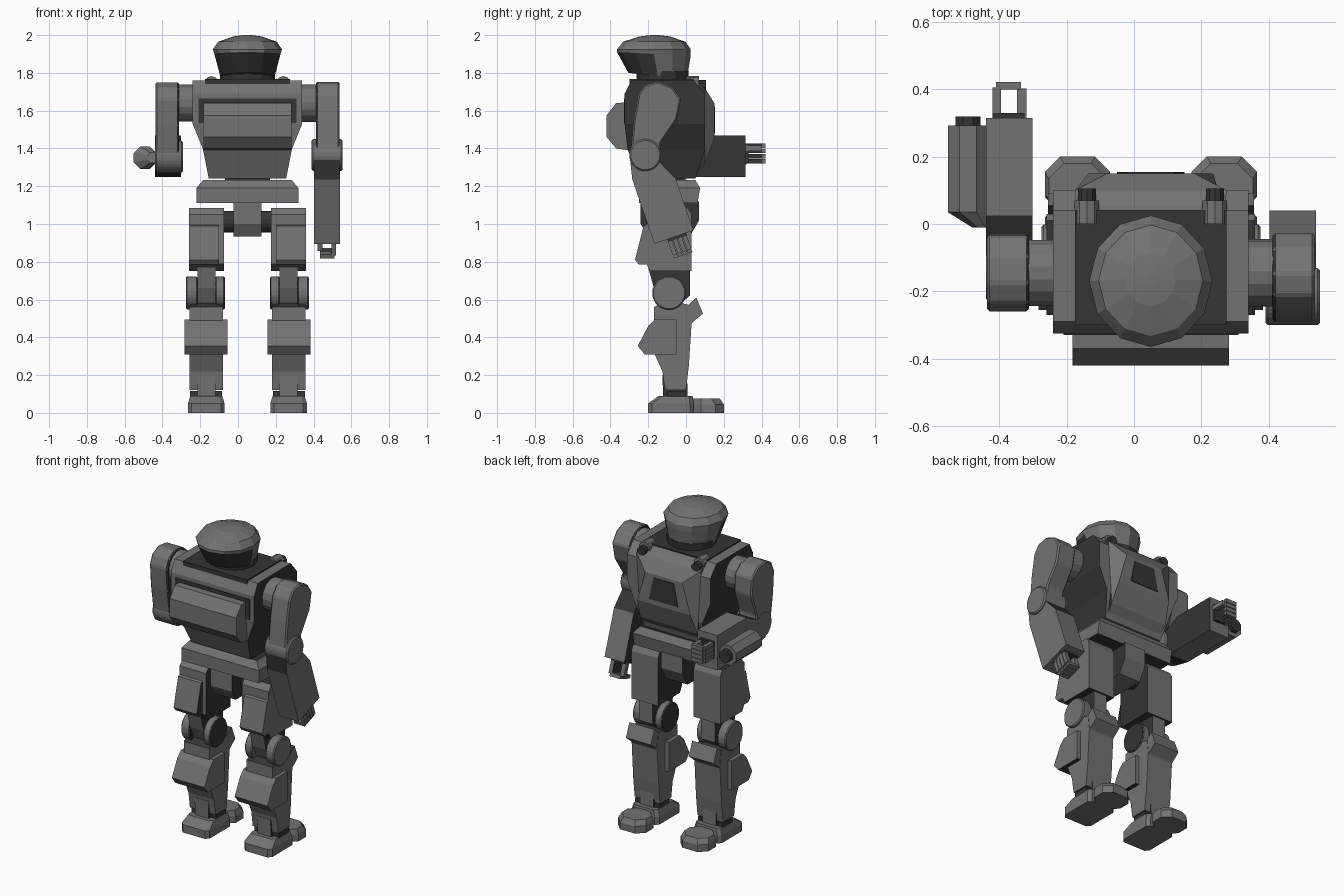
import bpy, bmesh, math
from mathutils import Matrix, Vector

if "Cube" in bpy.data.objects:
    bpy.data.objects.remove(bpy.data.objects["Cube"])

CX = 0.05  # body symmetry plane (the side pod shifts the bounds)


def material(name, v):
    m = bpy.data.materials.new(name)
    m.diffuse_color = (v, v, v, 1)
    m.use_nodes = True
    m.node_tree.nodes["Principled BSDF"].inputs["Base Color"].default_value = m.diffuse_color
    return m


GREY = material("grey metal", 0.17)
DARK = material("near black metal", 0.035)


def finish(name, bm, bevel=0, mat=GREY, xf=None, dark=None):
    bmesh.ops.recalc_face_normals(bm, faces=bm.faces)
    if bevel:
        bmesh.ops.bevel(bm, geom=bm.edges[:], offset=bevel, segments=1, affect='EDGES')
    bm.normal_update()
    if dark:  # rule on local face centre and normal
        for f in bm.faces:
            f.material_index = int(bool(dark(f.calc_center_median(), f.normal)))
    if xf is not None:
        bm.transform(xf)
    me = bpy.data.meshes.new(name)
    bm.to_mesh(me)
    bm.free()
    me.materials.append(mat)
    if dark:
        me.materials.append(DARK)
    ob = bpy.data.objects.new(name, me)
    bpy.context.collection.objects.link(ob)
    return ob


def loft(name, rings, **kw):
    """Skin a list of equal-length point rings and cap both ends."""
    bm = bmesh.new()
    vs = [[bm.verts.new(p) for p in r] for r in rings]
    n = len(vs[0])
    for a, b in zip(vs, vs[1:]):
        for i in range(n):
            j = (i + 1) % n
            bm.faces.new((a[i], a[j], b[j], b[i]))
    bm.faces.new(vs[0])
    bm.faces.new(vs[-1])
    return finish(name, bm, **kw)


def prism(name, prof, x0, x1, **kw):
    """Extrude a (y, z) profile along x."""
    return loft(name, [[(x, y, z) for y, z in prof] for x in (x0, x1)], **kw)


def box(name, x0, x1, y0, y1, z0, z1, **kw):
    return prism(name, [(y0, z0), (y1, z0), (y1, z1), (y0, z1)], x0, x1, **kw)


def cyl(name, axis, a0, a1, c, r, n=16, **kw):
    """Cylinder along x (c = y, z) or along y (c = x, z)."""
    rings = []
    for a in (a0, a1):
        pts = []
        for i in range(n):
            t = 2 * math.pi * (i + .5) / n
            p, q = c[0] + r * math.cos(t), c[1] + r * math.sin(t)
            pts.append((a, p, q) if axis == 'x' else (p, a, q))
        rings.append(pts)
    return loft(name, rings, **kw)


def rect(hx, y0, y1, z):
    return [(CX - hx, y0, z), (CX + hx, y0, z), (CX + hx, y1, z), (CX - hx, y1, z)]


def rect_y(hx0, hx1, z0, z1, y):
    return [(CX - hx0, y, z0), (CX + hx0, y, z0), (CX + hx1, y, z1), (CX - hx1, y, z1)]


def oval(rx, ry, cy, z, slope=0):
    return [(CX + rx * math.sin(k * math.pi / 6), cy - ry * math.cos(k * math.pi / 6),
             z + slope * math.cos(k * math.pi / 6)) for k in range(12)]


def sides(c, n):
    return abs(n.x) > .7


# Head: faceted dome over a tapering jaw whose -y side is dark, with neck
loft("helmet", [oval(.145, .155, -.15, 1.785, .015), oval(.175, .195, -.17, 1.90, .01),
                oval(.183, .195, -.17, 1.925), oval(.155, .165, -.168, 1.965),
                oval(.075, .08, -.165, 1.993), oval(.02, .02, -.165, 2.0)],
     dark=lambda c, n: n.z < -.9 or (c.z < 1.9 and c.y < -.12))
loft("neck", [oval(.145, .13, -.125, 1.72), oval(.147, .14, -.125, 1.81)], mat=DARK)
box("collar", CX - .225, CX + .225, -.3, .04, 1.74, 1.767, mat=DARK)

# Torso with dark flanks
loft("torso", [rect(.205, -.24, .05, 1.24), rect(.235, -.31, .10, 1.395),
               rect(.29, -.325, .10, 1.53), rect(.29, -.325, .10, 1.69),
               rect(.29, -.29, .04, 1.76)], dark=sides)
loft("chest_plate", [rect_y(.19, .22, 1.24, 1.755, .03), rect_y(.20, .225, 1.32, 1.72, .10),
                     rect_y(.185, .13, 1.45, 1.64, .15)], dark=sides)
loft("chest_screen", [rect_y(.10, .07, 1.48, 1.62, y) for y in (.145, .154)], mat=DARK)
prism("back_pack", [(-.30, 1.39), (-.37, 1.40), (-.42, 1.46), (-.42, 1.575),
                    (-.37, 1.64), (-.30, 1.645)], CX - .232, CX + .232)
box("pack_mount", CX - .26, CX + .26, -.329, -.32, 1.535, 1.665, mat=DARK)

# Pelvis
loft("pelvis", [rect(.27, -.25, .06, 1.11), rect(.27, -.25, .075, 1.19),
                rect(.235, -.22, .05, 1.232)], dark=lambda c, n: abs(n.z) > .9)
prism("crotch_block", [(-.2, .935), (.02, .935), (.07, 1.02), (.07, 1.12), (-.24, 1.12),
                       (-.24, 1.0)], CX - .075, CX + .075, dark=sides)
cyl("waist_core", 'x', CX - .12, CX + .12, (-.09, 1.23), .09, mat=DARK)
cyl("hip_axle", 'x', CX - .15, CX + .15, (-.09, 1.013), .058, mat=DARK)


def leg(s):
    def X(u):
        return CX + s * u

    def inner(c, n):
        return n.x * s < -.7
    prism("thigh", [(-.21, .79), (-.19, .75), (.03, .75), (.03, 1.05), (.01, 1.085),
                    (-.18, 1.085), (-.21, 1.05)], X(.125), X(.31),
          dark=lambda c, n: inner(c, n) or abs(n.z) > .8 or (n.y < 0 and c.z < .8))
    prism("thigh_pad", [(-.2, 1.0), (-.225, .99), (-.27, .81), (-.25, .785), (-.2, .785)],
          X(.15), X(.31), dark=inner)
    prism("knee_link", [(-.2, .77), (.02, .77), (.02, .62), (-.04, .57), (-.13, .58),
                        (-.17, .66)], X(.17), X(.265), dark=sides)
    for u0, u1 in ((.12, .17), (.265, .325)):
        cyl("knee_disc", 'x', X(u0), X(u1), (-.09, .635), .09, bevel=.006, dark=inner)
    prism("shin", [(-.17, .56), (-.1, .60), (.02, .57), (.03, .48), (.015, .25), (0, .12),
                   (-.11, .12), (-.125, .22), (-.17, .32)], X(.13), X(.308),
          dark=lambda c, n: n.z > .5)
    prism("knee_guard", [(-.01, .55), (.02, .58), (.055, .61), (.09, .525), (.035, .48),
                         (.01, .44)], X(.132), X(.306),
          dark=lambda c, n: n.z > .5 and n.y < 0)
    prism("calf_box", [(-.22, .31), (-.255, .355), (-.2, .46), (-.165, .495), (-.05, .495),
                       (-.05, .31)], X(.105), X(.333),
          dark=lambda c, n: n.z < -.9)
    prism("ankle", [(-.12, .06), (.01, .06), (.005, .2), (-.125, .2)], X(.17), X(.265),
          dark=sides)
    box("ankle_block", X(.135), X(.305), -.1, .0, .075, .115, mat=DARK)

    def ring(z, hw, y0, y1, ch):
        c = .218
        return [(X(c + u), y, z) for u, y in
                ((-hw + ch, y0), (hw - ch, y0), (hw, y0 + ch), (hw, y1 - ch),
                 (hw - ch, y1), (-hw + ch, y1), (-hw, y1 - ch), (-hw, y0 + ch))]
    loft("heel", [ring(0, .097, -.2, .04, .02), ring(.05, .097, -.2, .04, .02),
                  ring(.09, .085, -.145, .035, .02)])
    loft("toe", [ring(0, .097, .035, .2, .045), ring(.045, .097, .035, .2, .045),
                 ring(.075, .085, .035, .18, .045)])


def arm(s, upper_deg, fore_deg):
    def X(u):
        return CX + s * u

    def inner(c, n):
        return n.x * s < -.7
    # Shoulder and upper arm, swung about the shoulder axle
    sh = Matrix.Translation((0, -.145, 1.64)) @ Matrix.Rotation(math.radians(upper_deg), 4, 'X')
    cyl("shoulder_axle", 'x', X(.25), X(.38), (0, 0), .1, xf=sh)
    prism("upper_arm", [(-.115, .02), (-.09, .08), (-.03, .11), (.05, .1), (.11, .05),
                        (.115, -.06), (.065, -.2), (.08, -.29), (.04, -.35), (-.05, -.35),
                        (-.08, -.28), (-.105, -.12)], X(.362), X(.487), xf=sh, bevel=.008,
          dark=inner)
    el = Matrix.Translation(sh @ Vector((0, 0, -.284))) @ \
        Matrix.Rotation(math.radians(fore_deg), 4, 'X')
    cyl("elbow_disc", 'x', X(.34), X(.503 if s > 0 else .49), (0, 0), .086, xf=el, bevel=.008)
    # Forearm is dark inside and around the elbow
    prism("forearm", [(-.02, -.08), (.1, -.107), (.46, -.107), (.46, .112), (.17, .112),
                      (.06, .06), (-.02, .06)], X(.352), X(.49), xf=el,
          dark=lambda c, n: inner(c, n) or (abs(n.x) < .5 and c.y < .13))
    # Hand: four hooked fingers and a thumb
    box("palm", X(.375), X(.47), .45, .475, -.035, .07, xf=el, mat=DARK)
    for i in range(4):
        z = -.035 + .027 * i
        box("finger_base", X(.445), X(.47), .46, .55, z, z + .023, xf=el, dark=inner)
        box("finger_tip", X(.385), X(.46), .545, .567, z, z + .023, xf=el)
    box("thumb", X(.37), X(.397), .46, .548, .03, .06, xf=el)
    if s < 0:
        # Forearm pod on one side only
        c = (X(.543), -.005)

        def oct_ring(y, r, dx=0):
            return [(c[0] + dx + r * math.cos((k + .5) * math.pi / 4), y,
                     c[1] + r * math.sin((k + .5) * math.pi / 4)) for k in range(8)]
        loft("forearm_pod", [oct_ring(.135, .03, .04), oct_ring(.18, .065), oct_ring(.437, .065)],
             xf=el)
        cyl("pod_muzzle", 'y', .43, .464, c, .04, 8, xf=el, mat=DARK)


for s in (-1, 1):
    leg(s)
    # Chest lamps at the shoulders
    cyl("lamp_base", 'y', .0, .07, (CX + s * .19, 1.745), .038, 10)
    cyl("lamp", 'y', .06, .105, (CX + s * .19, 1.735), .028, 10, mat=DARK)
arm(-1, 0, 0)
arm(1, -14.4, -71)
